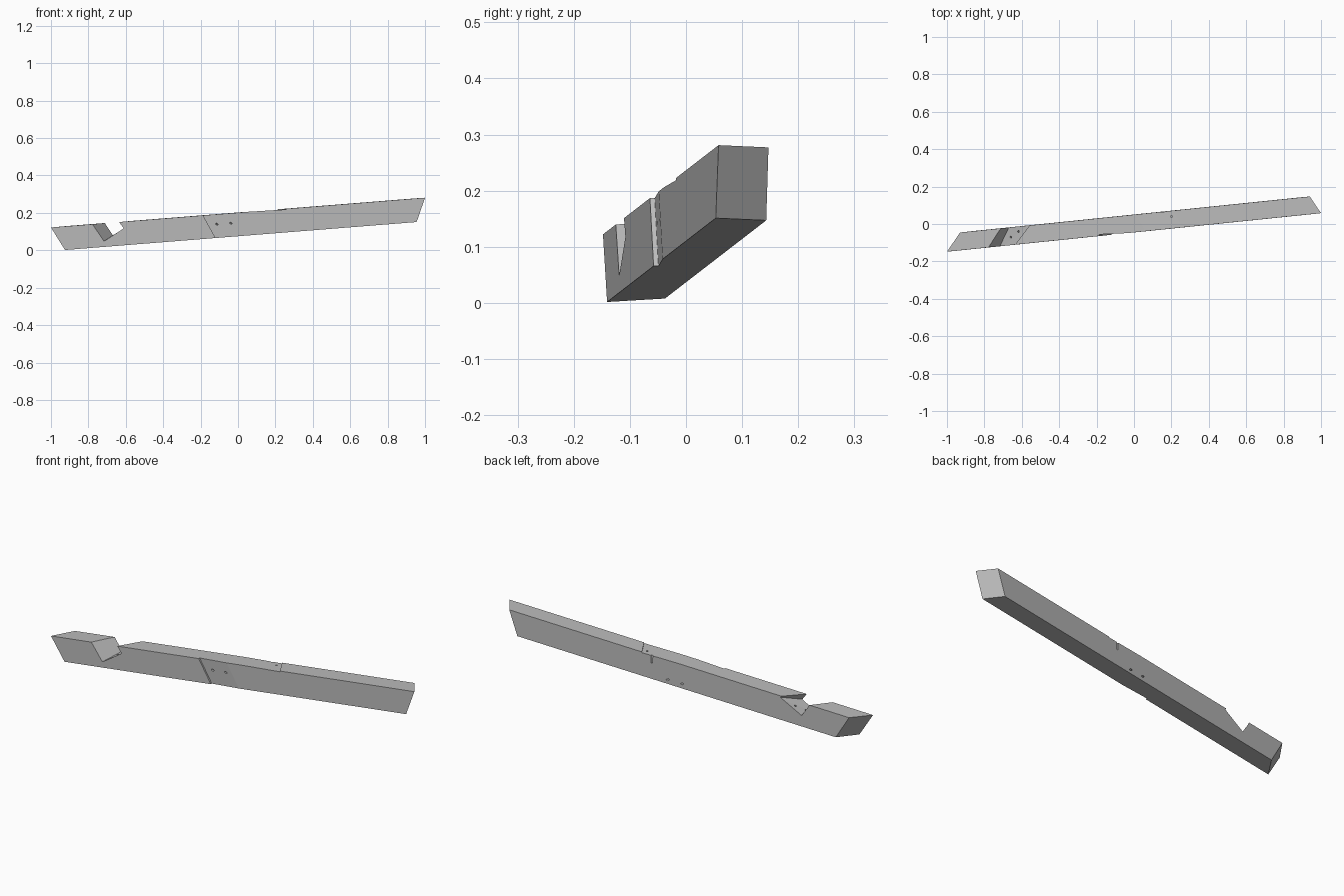
import bpy, bmesh
from mathutils import Vector as V

if "Cube" in bpy.data.objects:
    bpy.data.objects.remove(bpy.data.objects["Cube"])

grey = bpy.data.materials.new("timber_grey")
grey.use_nodes = True
colour = (0.5, 0.5, 0.5, 1)
grey.diffuse_color = colour
grey.node_tree.nodes["Principled BSDF"].inputs["Base Color"].default_value = colour

AXIS = V((2, 0.206, 0.159)) / 2      # beam direction per unit of x


def hull(name, points):
    """Convex solid around a few points."""
    bm = bmesh.new()
    for p in points:
        bm.verts.new(p)
    bmesh.ops.convex_hull(bm, input=bm.verts[:])
    bmesh.ops.dissolve_limit(bm, angle_limit=0.01, verts=bm.verts[:], edges=bm.edges[:])
    bmesh.ops.recalc_face_normals(bm, faces=bm.faces[:])
    mesh = bpy.data.meshes.new(name)
    bm.to_mesh(mesh)
    bm.free()
    obj = bpy.data.objects.new(name, mesh)
    bpy.context.collection.objects.link(obj)
    return obj


def loft(name, first, second, extra):
    """Solid between two sections, stretched past both ends."""
    points = []
    for a, b in zip(first, second):
        a, b = V(a), V(b)
        points += [a - (b - a) * extra, b + (b - a) * extra]
    return hull(name, points)


def drill(name, start, direction, length, radius=0.005):
    d = V(direction).normalized()
    bpy.ops.mesh.primitive_cylinder_add(
        vertices=12, radius=radius, depth=length + 0.01,
        location=V(start) + d * (length - 0.01) / 2,
        rotation=d.to_track_quat("Z", "Y").to_euler())
    obj = bpy.context.object
    obj.name = name
    return obj


def cut(target, cutter):
    cutter.hide_render = True
    mod = target.modifiers.new("cut", "BOOLEAN")
    mod.operation = "DIFFERENCE"
    mod.solver = "EXACT"
    mod.object = cutter
    bpy.context.view_layer.objects.active = target
    bpy.ops.object.modifier_apply(modifier=mod.name)
    bpy.data.objects.remove(cutter)


# Beam: four long edges, each given by its +x end and the x of its other end
front_top = V((1.0, 0.058, 0.281))
back_top = V((0.94, 0.147, 0.277))
front_low = V((0.955, 0.053, 0.151))
back_low = V((0.895, 0.143, 0.147))


def along(edge, x):
    return edge + AXIS * (x - edge.x)


ends = [(front_top, -1), (back_top, -0.93), (front_low, -0.925), (back_low, -0.858)]
beam = hull("timber_beam", [p for e, x in ends for p in (e, along(e, x))])
beam.data.materials.append(grey)

# Seat notch with an undercut wall
front_y, back_y = -0.115, -0.01
notch_front = [(-0.825, front_y, 0.23), (-0.715, front_y, 0.05),
               (-0.615, front_y, 0.115), (-0.69, front_y, 0.226)]
notch_back = [(-0.75, back_y, 0.238), (-0.665, back_y, 0.083),
              (-0.555, back_y, 0.15), (-0.625, back_y, 0.25)]
cut(beam, loft("notch_cutter", notch_front, notch_back, 0.3))


# Shallow tapering housings: deep at the wall, running out to the face
def wedge(edge, wall_x, far_x, inward):
    wall, far = along(edge, wall_x), along(edge, far_x)
    floor = wall + inward
    return [wall - inward * 2, floor, far + (far - floor) * 0.2]


into_front = V((0, 0.0085, 0))
cut(beam, loft("front_housing_cutter", wedge(front_top, -0.187, -0.035, into_front),
               wedge(front_low, -0.12, 0.035, into_front), 0.2))
into_top = V((0, 0, -0.004))
cut(beam, loft("top_housing_cutter", wedge(front_top, 0.26, 0.06, into_top),
               wedge(back_top, 0.21, 0.01, into_top), 0.2))

# Peg holes
through = V((0.102, 0.1, -0.04))
holes = [((-0.115, -0.052, 0.14), through, 0.2), ((-0.04, -0.048, 0.145), through, 0.2),
         ((0.155, 0.065, 0.222), (0, 0, -1), 0.05), ((0.2, 0.04, 0.226), (0, 0, -1), 0.05),
         ((-0.66, -0.07, 0.088), (0.5, 0, -1), 0.035), ((-0.62, -0.04, 0.114), (0.5, 0, -1), 0.035)]
for start, direction, length in holes:
    cut(beam, drill("peg_hole_cutter", start, direction, length))
